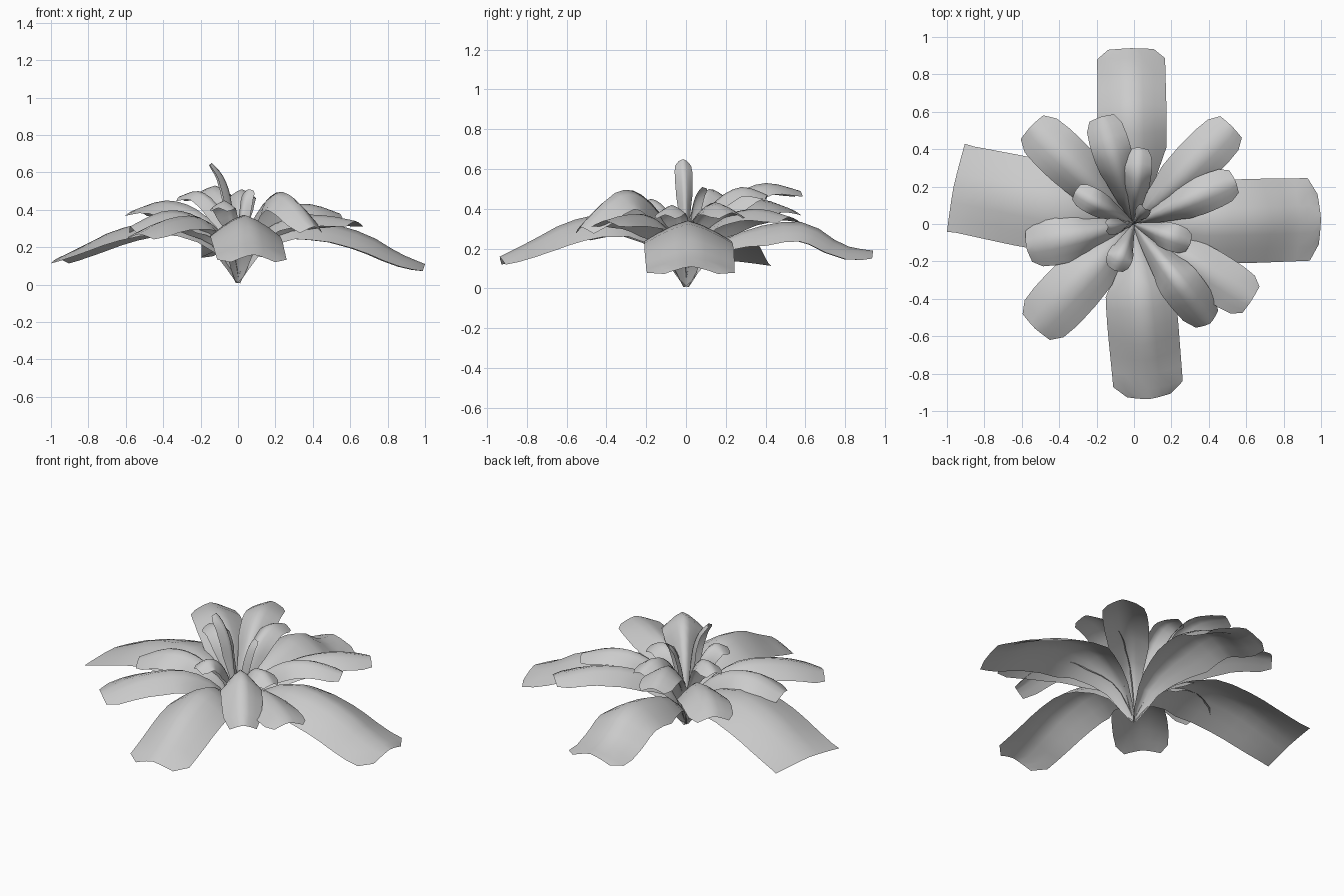
import bpy, math
from mathutils import Vector

grey = bpy.data.materials.new("leaf grey")
grey.diffuse_color = (0.6, 0.6, 0.6, 1)

STATIONS, COLS = 12, 6
# Blade width along the leaf, and how strongly it is folded along the leaf
OUTER = [(0, 0.06), (0.2, 0.45), (0.42, 0.98), (0.6, 1), (0.93, 0.98)]
INNER = [(0, 0.06), (0.2, 0.38), (0.5, 0.9), (0.7, 1), (0.9, 0.98)]
FOLD = [(0, 0.08), (0.2, 0.5), (0.42, 1.3), (0.65, 1.2), (0.85, 0.8), (1, 0.5)]


def spline(pts, t):
    """Catmull-Rom point on a (radius, height) path, t in 0..1."""
    n = len(pts) - 1
    i = min(int(t * n), n - 1)
    u = t * n - i
    p = [Vector(pts[max(0, min(n, i + k))]) for k in (-1, 0, 1, 2)]
    return 0.5 * (2 * p[1] + (p[2] - p[0]) * u
                  + (2 * p[0] - 5 * p[1] + 4 * p[2] - p[3]) * u * u
                  + (3 * p[1] - p[0] - 3 * p[2] + p[3]) * u ** 3)


def ramp(keys, t):
    """Piecewise linear lookup."""
    for (a, va), (b, vb) in zip(keys, keys[1:]):
        if t <= b:
            return va + (vb - va) * (t - a) / (b - a)
    return keys[-1][1]


def leaf(name, azimuth, half_width, path, arch, tip=0.65):
    """Arched blade: narrow at the stem, wide and blunt at the end."""
    widths = (OUTER if name.startswith("outer") else INNER) + [(1, tip)]
    a = math.radians(azimuth)
    out = Vector((math.cos(a), math.sin(a), 0))
    side = Vector((-math.sin(a), math.cos(a), 0))
    up = Vector((0, 0, 1))
    verts, faces = [], []
    for s in range(STATIONS + 1):
        t = s / STATIONS
        p = spline(path, t)
        d = spline(path, min(1, t + 0.02)) - spline(path, max(0, t - 0.02))
        d.normalize()
        normal = -d.y * out + d.x * up
        w = half_width * ramp(widths, t)
        for c in range(COLS + 1):
            v = 2 * c / COLS - 1
            drop = arch * ramp(FOLD, t) * abs(v) ** 1.35
            verts.append(out * p.x + up * p.y + side * (v * w) - normal * drop)
    row = COLS + 1
    for s in range(STATIONS):
        for c in range(COLS):
            i = s * row + c
            faces.append((i, i + 1, i + row + 1, i + row))
    me = bpy.data.meshes.new(name)
    me.from_pydata(verts, [], faces)
    me.materials.append(grey)
    me.shade_smooth()
    ob = bpy.data.objects.new(name, me)
    bpy.context.collection.objects.link(ob)


# Four large drooping outer leaves
leaf("outer_leaf_right", 1.5, 0.225,
     [(0, 0.01), (0.12, 0.22), (0.36, 0.34), (0.66, 0.28), (0.86, 0.17), (1.0, 0.11)], 0.08, 0.6)
leaf("outer_leaf_left", 168.5, 0.24,
     [(0, 0.01), (0.12, 0.22), (0.36, 0.34), (0.64, 0.3), (0.84, 0.21), (0.985, 0.14)], 0.06, 1.0)
leaf("outer_leaf_back", 91, 0.185,
     [(0, 0.01), (0.12, 0.2), (0.36, 0.31), (0.6, 0.33), (0.79, 0.22), (0.94, 0.19)], 0.08, 0.66)
leaf("outer_leaf_front", -85, 0.19,
     [(0, 0.01), (0.12, 0.23), (0.34, 0.37), (0.58, 0.34), (0.78, 0.24), (0.94, 0.16)], 0.09, 0.62)

# Middle ring
leaf("middle_leaf_back_right", 45, 0.125,
     [(0, 0.03), (0.1, 0.25), (0.3, 0.37), (0.52, 0.4), (0.74, 0.36)], 0.06)
leaf("middle_leaf_back_left", 136.5, 0.135,
     [(0, 0.03), (0.1, 0.25), (0.3, 0.4), (0.53, 0.45), (0.76, 0.4)], 0.07)
leaf("middle_leaf_front_left", 226.5, 0.155,
     [(0, 0.03), (0.1, 0.24), (0.3, 0.36), (0.55, 0.35), (0.77, 0.27)], 0.06)
leaf("middle_leaf_front_right_low", -33, 0.13,
     [(0, 0.03), (0.1, 0.24), (0.32, 0.36), (0.55, 0.37), (0.75, 0.34)], 0.06)
leaf("middle_leaf_left", 192, 0.13,
     [(0, 0.05), (0.1, 0.27), (0.26, 0.38), (0.42, 0.39), (0.59, 0.31)], 0.07)
leaf("middle_leaf_front_right_high", -52.5, 0.115,
     [(0, 0.05), (0.1, 0.3), (0.28, 0.47), (0.45, 0.48), (0.67, 0.31)], 0.09)
leaf("middle_leaf_back", 107, 0.105,
     [(0, 0.05), (0.1, 0.3), (0.26, 0.47), (0.42, 0.53), (0.6, 0.49)], 0.06)
leaf("middle_leaf_right", 23, 0.1,
     [(0, 0.05), (0.1, 0.29), (0.26, 0.41), (0.42, 0.43), (0.59, 0.38)], 0.06)

# Small inner leaves
leaf("inner_leaf_right", -19, 0.075,
     [(0, 0.08), (0.05, 0.27), (0.12, 0.38), (0.22, 0.42), (0.32, 0.37)], 0.045)
leaf("inner_leaf_front", 247, 0.07,
     [(0, 0.08), (0.05, 0.28), (0.11, 0.4), (0.19, 0.45), (0.27, 0.41)], 0.045)
leaf("inner_leaf_left", 151, 0.07,
     [(0, 0.08), (0.05, 0.28), (0.13, 0.43), (0.24, 0.5), (0.36, 0.47)], 0.05)
leaf("inner_leaf_back", 86, 0.075,
     [(0, 0.08), (0.06, 0.29), (0.15, 0.44), (0.28, 0.51), (0.41, 0.47)], 0.05)

# Upright shoots in the heart
leaf("shoot_tall", 186, 0.045,
     [(0, 0.1), (0.02, 0.3), (0.04, 0.47), (0.08, 0.58), (0.14, 0.65)], 0.035, 0.5)
leaf("shoot_short", 55, 0.04,
     [(0, 0.1), (0.01, 0.25), (0.03, 0.37), (0.06, 0.46), (0.1, 0.51)], 0.025)
